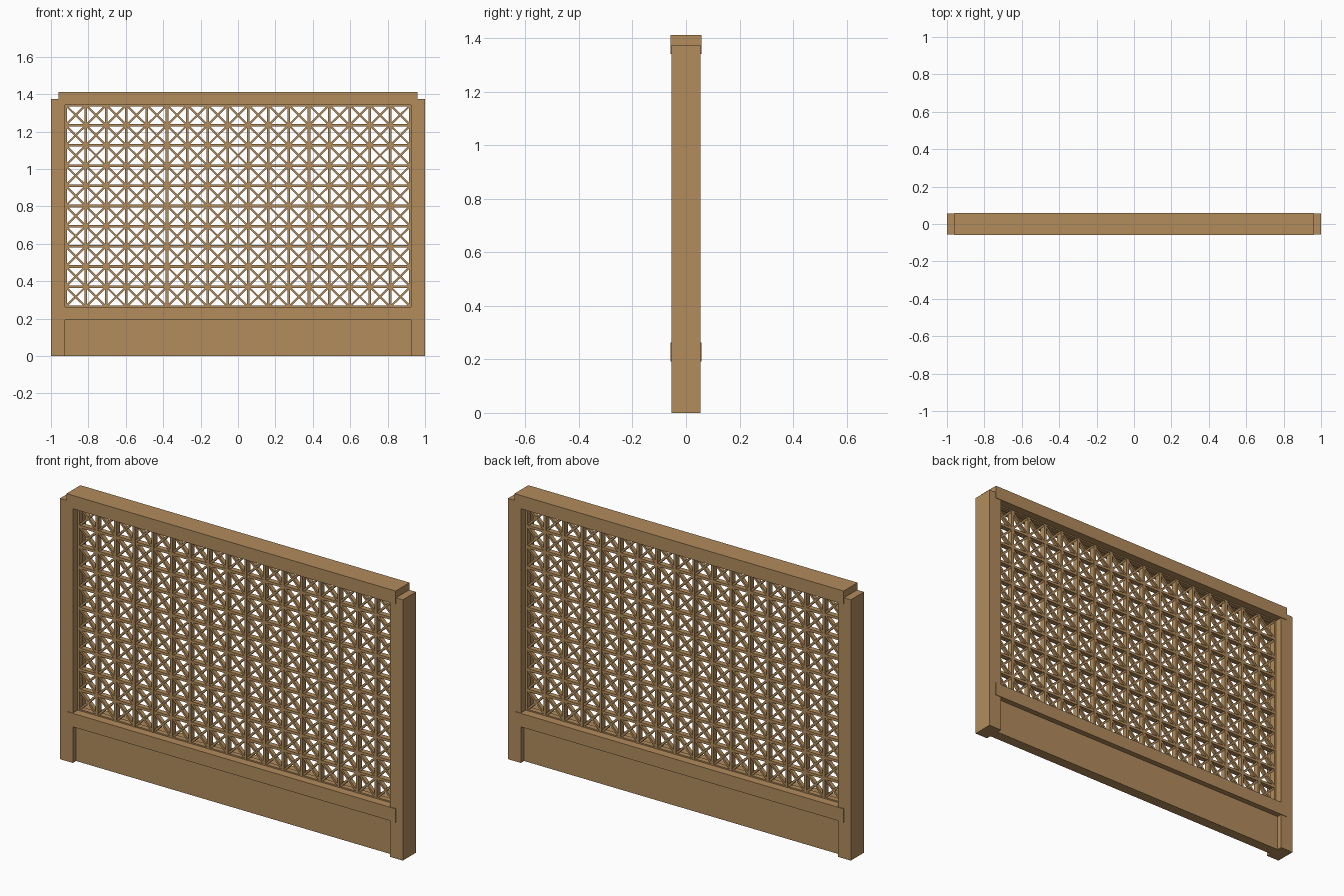
import bpy
import bmesh
from math import atan2, hypot
from mathutils import Matrix, Vector

cube = bpy.data.objects.get("Cube")
if cube:
    bpy.data.objects.remove(cube, do_unlink=True)

wood = bpy.data.materials.new("warm_wood")
wood.use_nodes = True
wood.diffuse_color = (0.445, 0.262, 0.107, 1)
wood.node_tree.nodes["Principled BSDF"].inputs["Base Color"].default_value = wood.diffuse_color


def add_box(bm, center, size, angle=0.0):
    """Box turned about the y axis."""
    matrix = (Matrix.Translation(center) @ Matrix.Rotation(angle, 4, 'Y')
              @ Matrix.Diagonal((*size, 1)))
    bmesh.ops.create_cube(bm, size=1, matrix=matrix)


def finish(name, bm):
    mesh = bpy.data.meshes.new(name)
    bm.to_mesh(mesh)
    bm.free()
    mesh.materials.append(wood)
    obj = bpy.data.objects.new(name, mesh)
    bpy.context.collection.objects.link(obj)
    return obj


def block(name, x, y, z):
    """Box from x, y and z ranges."""
    bm = bmesh.new()
    spans = (x, y, z)
    add_box(bm, Vector([(a + b) / 2 for a, b in spans]), [b - a for a, b in spans])
    return finish(name, bm)


# Frame
inner = 0.925
block("left_post", (inner, 1), (-0.055, 0.055), (0, 1.375))
block("right_post", (-1, -inner), (-0.055, 0.055), (0, 1.375))
block("top_rail", (-0.96, 0.96), (-0.058, 0.058), (1.342, 1.412))
block("middle_rail", (-0.96, 0.96), (-0.058, 0.058), (0.192, 0.263))
block("bottom_panel", (-inner, inner), (-0.028, 0.028), (0, 0.2))

# Lattice grid
columns, rows = 17, 10
left, low, high = -0.922, 0.263, 1.342
dx, dz = -2 * left / columns, (high - low) / rows
bar, depth = 0.014, 0.03

uprights = bmesh.new()
for i in range(columns + 1):
    add_box(uprights, (left + i * dx, 0, (low + high) / 2), (bar, depth, high - low))
finish("lattice_uprights", uprights)

crossbars = bmesh.new()
for j in range(rows + 1):
    add_box(crossbars, (0, 0, low + j * dz), (-2 * left, depth - 0.002, bar))
finish("lattice_crossbars", crossbars)

# Crossed diagonals in each cell
diagonals = bmesh.new()
slope, length = atan2(dz, dx), hypot(dx, dz)
for i in range(columns):
    for j in range(rows):
        center = (left + (i + 0.5) * dx, 0, low + (j + 0.5) * dz)
        for angle, thick in ((slope, 0.022), (-slope, 0.021)):
            add_box(diagonals, center, (length, thick, 0.011), angle)
finish("lattice_diagonals", diagonals)
